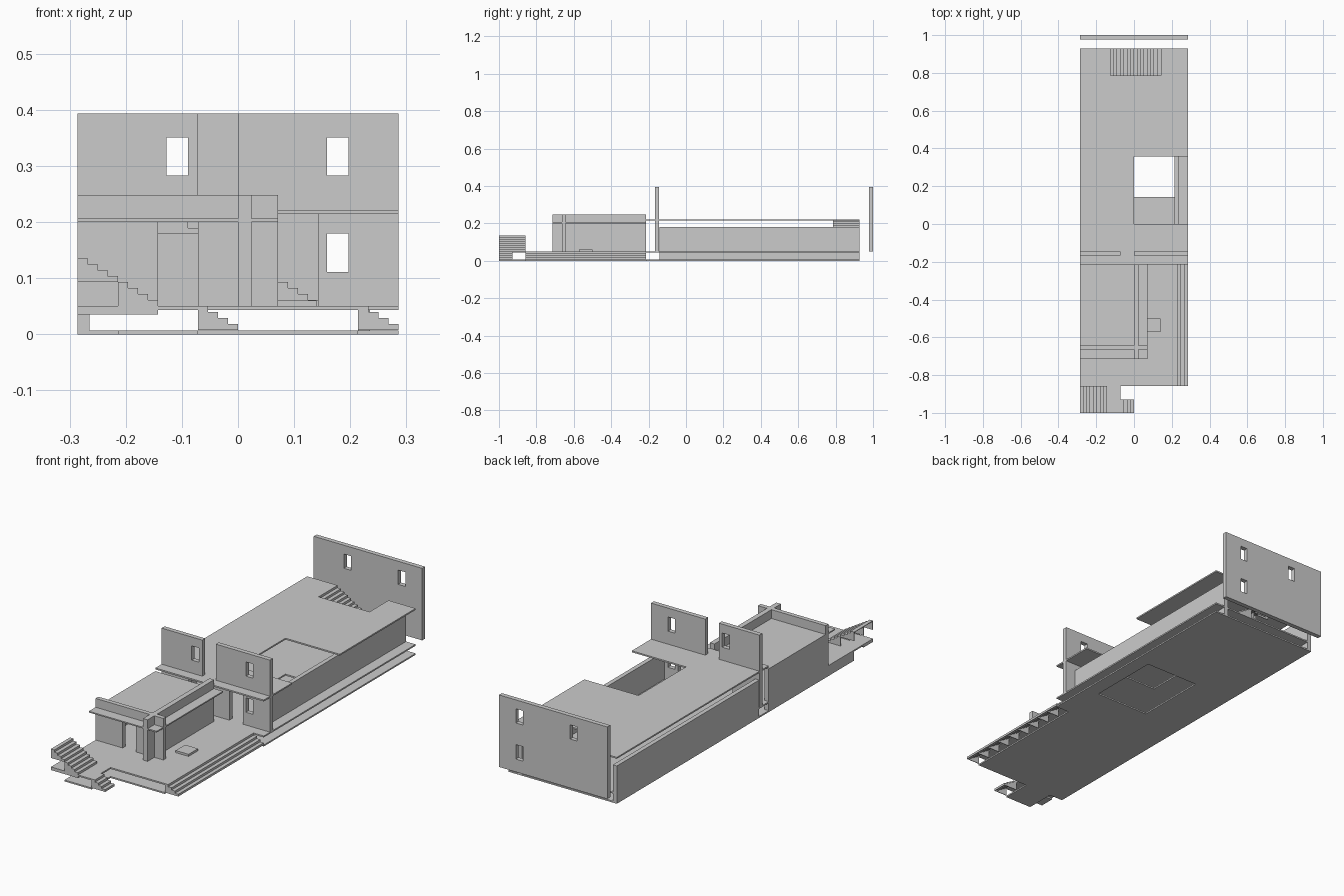
import bpy, bmesh

if "Cube" in bpy.data.objects:
    bpy.data.objects.remove(bpy.data.objects["Cube"])

M = 1 / 14            # planning module
T = 0.021             # wall thickness
S = 0.007             # slab thickness
R = 0.0107            # stair riser
F = 0.05              # ground floor level
ROOF = F + 16 * R     # main roof level


def finish(name, bm):
    bmesh.ops.recalc_face_normals(bm, faces=bm.faces)
    me = bpy.data.meshes.new(name)
    bm.to_mesh(me)
    bm.free()
    ob = bpy.data.objects.new(name, me)
    bpy.context.collection.objects.link(ob)
    return ob


def panel(name, adds, holes, base, depth, axis='z'):
    """Union of rectangles (a0, a1, b0, b1) minus holes, extruded along z or y."""
    rects = adds + holes
    us = sorted({v for r in rects for v in r[:2]})
    vs = sorted({v for r in rects for v in r[2:]})
    inside = lambda r, u, v: r[0] < u < r[1] and r[2] < v < r[3]
    bm = bmesh.new()
    for u0, u1 in zip(us, us[1:]):
        for v0, v1 in zip(vs, vs[1:]):
            u, v = (u0 + u1) / 2, (v0 + v1) / 2
            if any(inside(r, u, v) for r in adds) and not any(inside(r, u, v) for r in holes):
                corners = [(u0, v0), (u1, v0), (u1, v1), (u0, v1)]
                bm.faces.new([bm.verts.new((a, b, base) if axis == 'z' else (a, base, b))
                              for a, b in corners])
    bmesh.ops.remove_doubles(bm, verts=bm.verts, dist=1e-5)
    ext = bmesh.ops.extrude_face_region(bm, geom=bm.faces[:], use_keep_orig=True)
    moved = [g for g in ext['geom'] if isinstance(g, bmesh.types.BMVert)]
    bmesh.ops.translate(bm, verts=moved, vec=(0, 0, depth) if axis == 'z' else (0, depth, 0))
    return finish(name, bm)


def box(name, x0, x1, y0, y1, z0, z1):
    return panel(name, [(x0, x1, y0, y1)], [], z0, z1 - z0)


def prism(bm, profile, y0, y1):
    f = bm.faces.new([bm.verts.new((x, y0, z)) for x, z in profile])
    ext = bmesh.ops.extrude_face_region(bm, geom=[f], use_keep_orig=True)
    moved = [g for g in ext['geom'] if isinstance(g, bmesh.types.BMVert)]
    bmesh.ops.translate(bm, verts=moved, vec=(0, y1 - y0, 0))


def stair(name, x_low, y0, y1, z, flights=1):
    """Flights of four folded steps rising towards -x, on fins one module apart."""
    bm = bmesh.new()
    w, t = M / 4, 0.003
    for k in range(flights):
        xb, zb = x_low - k * M, z + k * 4 * R
        top = []
        for i in range(4):
            top += [(xb - i * w, zb + (i + 1) * R), (xb - (i + 1) * w, zb + (i + 1) * R)]
        under = [(x - t, h - t) for x, h in top[:-1]]
        prism(bm, [(xb, zb)] + top + [(xb - M, top[-1][1] - t)] + under[::-1] + [(xb - t, zb)], y0, y1)
        fin = [(xb, zb)] + top + [(xb - M, zb)]
        n = round((y1 - y0) / M)
        for j in range(n + 1):
            c = y0 + (y1 - y0 - t) * j / n
            prism(bm, fin, c, c + t)
    return finish(name, bm)


X = 4 * M             # half width of the house

# Basement slab with courtyard opening
panel("basement_slab",
      [(-X, 3 * M, -12 * M, 13 * M), (3 * M, X, -3 * M, 13 * M), (-3 * M, -M, -1, -12 * M)],
      [(-M, 3 * M, 0, 5 * M)], 0, S)

# Ground floor slab with entrance landing
panel("ground_floor_slab",
      [(-X, 3 * M, -12 * M, 13 * M), (3 * M, X, -3 * M, 13 * M), (-X, -M, -1, -12 * M)],
      [(0, 3 * M, 2 * M, 5 * M)], F - S, S)
box("landing_beam", -X, -2 * M, -1, -13 * M, 0.035, F - S)

# Main roof slab with courtyard notch and stairwell
panel("main_roof_slab", [(-X, X, -3 * M, 13 * M)],
      [(0, X, 0, 5 * M), (-2 * M, 2 * M, 11 * M, 13 * M)], ROOF - S, S)

# Long side walls
for lo, hi, tag in ((S, F - S, "basement"), (F, 0.18, "ground")):
    box(tag + "_left_wall", -X, -X + T, -2 * M, 13 * M, lo, hi)
    box(tag + "_right_wall", 3 * M, 3 * M + T, -2 * M, 13 * M, lo, hi)

# Tall end walls with windows
windows = [(-0.127, -0.089, 0.283, 0.351), (0.159, 0.197, 0.283, 0.351),
           (0.159, 0.197, 0.111, 0.18)]
panel("back_wall", [(-X, X, F, 0.393)], windows, 1 - 0.022, 0.022, 'y')
panel("middle_wall_upper", [(-X, -M, ROOF, 0.393), (0, X, ROOF, 0.393)],
      windows[:2], -0.167, 0.022, 'y')
panel("middle_wall_ground", [(-X, -2 * M, F, ROOF - S), (-M, M, F, ROOF - S), (2 * M, X, F, ROOF - S)],
      windows[2:], -0.167, 0.022, 'y')

# Front pavilion: crossing walls, side wall and flat roof
panel("pavilion_cross_wall",
      [(-X, -2 * M, F, 0.2), (-M, M, F, 0.2), (-X, M, 0.2, 0.248)], [], -0.664, T, 'y')
box("pavilion_long_wall", 0, 0.024, -10 * M, -3 * M, F, 0.248)
box("pavilion_left_wall", -X, -X + T, -0.664, -3 * M, F, 0.2)
box("pavilion_basement_wall", -X, -X + T, -12 * M, -3 * M, S, F - S)
box("pavilion_roof", -X, M, -10 * M, -3 * M, 0.2, 0.206)
box("terrace_bench", M, 2 * M - 0.003, -8 * M, -7 * M, F, 0.06)

# Stairs
stair("terrace_steps", X, -12 * M, -3 * M, F - 4 * R)
stair("entrance_steps", 0, -1, -13 * M, F - 4 * R)
stair("front_left_stair", -2 * M, -1, -12 * M, F, 2)
stair("roof_stair", 2 * M, 11 * M, 13 * M, F, 4)
